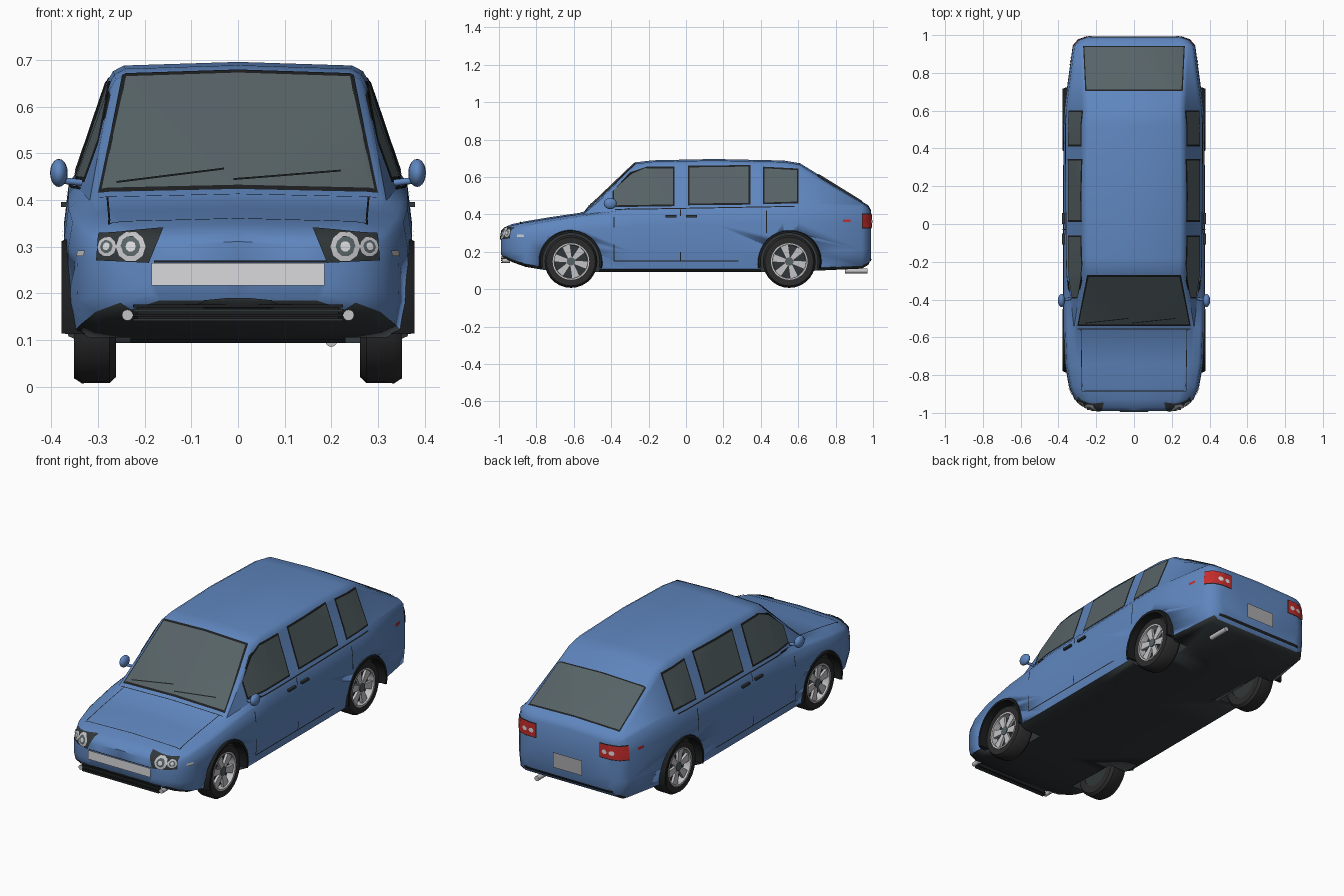
import bpy, bmesh, math
from mathutils import Vector, Matrix

cube = bpy.data.objects.get("Cube")
if cube:
    bpy.data.objects.remove(cube, do_unlink=True)


def material(name, r, g, b):
    m = bpy.data.materials.new(name)
    m.use_nodes = True
    m.diffuse_color = (r, g, b, 1)
    m.node_tree.nodes["Principled BSDF"].inputs["Base Color"].default_value = (r, g, b, 1)
    return m


BLUE = material("blue paint", 0.115, 0.24, 0.52)
GLASS = material("tinted glass", 0.095, 0.125, 0.135)
DARK = material("dark underbody", 0.03, 0.037, 0.04)
BLACK = material("black trim", 0.012, 0.013, 0.014)
TYRE = material("tyre rubber", 0.025, 0.025, 0.025)
SILVER = material("silver metal", 0.55, 0.55, 0.57)
WHITE = material("pale panel", 0.7, 0.69, 0.71)
GREY = material("plate grey", 0.4, 0.4, 0.42)
RED = material("red lens", 0.55, 0.025, 0.025)


def finish(name, bm, mats, angle=40):
    mesh = bpy.data.meshes.new(name)
    bm.to_mesh(mesh)
    bm.free()
    for m in mats:
        mesh.materials.append(m)
    ob = bpy.data.objects.new(name, mesh)
    bpy.context.collection.objects.link(ob)
    bpy.ops.object.select_all(action='DESELECT')
    ob.select_set(True)
    bpy.context.view_layer.objects.active = ob
    bpy.ops.object.shade_smooth_by_angle(angle=math.radians(angle))
    return ob


def box(name, center, size, mat):
    bm = bmesh.new()
    bmesh.ops.create_cube(bm, size=1, matrix=Matrix.Translation(center) @ Matrix.Diagonal((*size, 1)))
    return finish(name, bm, [mat])


def rod(name, a, b, radius, mat, sides=12):
    a, b = Vector(a), Vector(b)
    turn = (b - a).to_track_quat('Z', 'Y').to_matrix().to_4x4()
    bm = bmesh.new()
    bmesh.ops.create_cone(bm, cap_ends=True, segments=sides, radius1=radius, radius2=radius,
                          depth=(b - a).length, matrix=Matrix.Translation((a + b) / 2) @ turn)
    return finish(name, bm, [mat])


def lathe(name, profile, center, mat, start=0, sweep=360, steps=28):
    """Turn a closed (radius, x) profile about the x axis."""
    bm = bmesh.new()
    full = sweep == 360
    rings = []
    for i in range(steps if full else steps + 1):
        a = math.radians(start + sweep * i / steps)
        rings.append([bm.verts.new((center[0] + x, center[1] + r * math.cos(a), center[2] + r * math.sin(a)))
                      for r, x in profile])
    n = len(profile)
    for i in range(steps):
        p, q = rings[i], rings[(i + 1) % len(rings)]
        for j in range(n):
            bm.faces.new((p[j], p[(j + 1) % n], q[(j + 1) % n], q[j]))
    if not full:
        bm.faces.new(rings[0])
        bm.faces.new(rings[-1])
    bmesh.ops.recalc_face_normals(bm, faces=bm.faces)
    return finish(name, bm, [mat])


# Body shell: y, half width, underside, beltline, roof half width, roof height
SECTIONS = [
    (-.99, .19, .185, .285, .165, .305), (-.97, .26, .165, .30, .225, .325),
    (-.93, .315, .145, .315, .27, .342), (-.86, .345, .12, .335, .288, .357),
    (-.74, .366, .10, .36, .303, .377), (-.55, .375, .093, .39, .318, .405),
    (-.27, .375, .093, .42, .275, .672), (-.18, .375, .093, .425, .277, .683),
    (.15, .375, .093, .435, .28, .69), (.52, .374, .093, .445, .277, .682),
    (.61, .37, .095, .445, .273, .667), (.94, .325, .11, .445, .29, .463),
    (.975, .295, .13, .425, .265, .442), (.99, .25, .165, .40, .225, .415)]


def section(y, w, zb, belt, wr, zr):
    h, gap = belt - zb, zr - belt
    d = min(.035, gap * .4)
    half = [(.88 * w, zb), (.97 * w, zb + .015), (w, zb + .3 * h), (.995 * w, zb + .75 * h),
            (.97 * w, belt - .008), (.93 * w, belt + .2 * min(.06, gap)),
            (wr, zr - d), (wr - .012, zr - .4 * d), (wr - .035, zr - .05 * d)]
    ring = [(0, zb)] + half + [(0, zr + .006)] + [(-x, z) for x, z in reversed(half)]
    return [Vector((x, y, z)) for x, z in ring]


shell = bmesh.new()
loops = [[shell.verts.new(p) for p in section(*s)] for s in SECTIONS]
for p, q in zip(loops, loops[1:]):
    for j in range(len(p)):
        k = (j + 1) % len(p)
        shell.faces.new((p[j], p[k], q[k], q[j]))
shell.faces.new(loops[0])
shell.faces.new(loops[-1])
bmesh.ops.recalc_face_normals(shell, faces=shell.faces)
bmesh.ops.triangulate(shell, faces=shell.faces)
shell.normal_update()
for f in shell.faces:
    f.material_index = 1 if f.normal.z < -.5 else 0
body = finish("body", shell.copy(), [BLUE, DARK], 45)

# Wheel wells cut from the body
AXLES = {"front": (-.615, .148), "rear": (.552, .148)}
SIDES = {"left": 1, "right": -1}
for y, z in AXLES.values():
    for s in SIDES.values():
        cutter = rod("well_cutter", (s * .23, y, z), (s * .5, y, z), .16, DARK, 32)
        cutter.hide_render = True
        mod = body.modifiers.new("well", 'BOOLEAN')
        mod.object, mod.operation, mod.solver = cutter, 'DIFFERENCE', 'EXACT'
        mod.material_mode = 'TRANSFER'
        bpy.context.view_layer.objects.active = body
        bpy.ops.object.modifier_apply(modifier=mod.name)
        bpy.data.objects.remove(cutter, do_unlink=True)


def decal(name, outline, direction, mat, lift=.003):
    """Thin skin lifted off the shell inside a convex outline seen along one axis."""
    d = Vector(direction)
    axis = max(range(3), key=lambda i: abs(d[i]))
    u, v = [i for i in range(3) if i != axis]
    bm = shell.copy()
    bmesh.ops.delete(bm, geom=[f for f in bm.faces if f.normal.dot(d) < .15], context='FACES')
    mid = sum((Vector(p) for p in outline), Vector((0, 0))) / len(outline)
    for a, b in zip(outline, outline[1:] + outline[:1]):
        a, b = Vector(a), Vector(b)
        n = Vector((b.y - a.y, a.x - b.x))
        if n.dot(mid - a) > 0:
            n = -n
        co, no = Vector((0, 0, 0)), Vector((0, 0, 0))
        co[u], co[v], no[u], no[v] = a.x, a.y, n.x, n.y
        bmesh.ops.bisect_plane(bm, geom=bm.verts[:] + bm.edges[:] + bm.faces[:],
                               plane_co=co, plane_no=no.normalized(), clear_outer=True)
    bm.normal_update()
    for p in bm.verts:
        p.co += p.normal * lift
    for f in bm.faces:
        f.material_index = 0
    return finish(name, bm, [mat])


def rect(a, b, c, d):
    return [(a, c), (b, c), (b, d), (a, d)]


def oval(x, z, rx, rz, n=10):
    return [(x + rx * math.cos(math.tau * i / n), z + rz * math.sin(math.tau * i / n)) for i in range(n)]


def line(a, b, t=.005):
    a, b = Vector(a), Vector(b)
    n = (b - a).orthogonal().normalized() * t / 2
    return [tuple(p) for p in (a + n, b + n, b - n, a - n)]


def grow(outline, m):
    mid = sum((Vector(p) for p in outline), Vector((0, 0))) / len(outline)
    return [tuple(Vector(p) + Vector((math.copysign(m, p[0] - mid.x), math.copysign(m, p[1] - mid.y))))
            for p in outline]


UP, FRONT, BACK = (0, 0, 1), (0, -1, 0), (0, 1, 0)

# Windscreen, rear window, wipers and bonnet seams
screen = [(-.292, -.53), (.292, -.53), (.24, -.278), (-.24, -.278)]
decal("windscreen_seal", grow(screen, .008), UP, BLACK, .002)
decal("windscreen", screen, UP, GLASS, .004)
hatch = [(-.25, .71), (.25, .71), (.262, .935), (-.262, .935)]
decal("rear_window_seal", grow(hatch, .007), UP, BLACK, .002)
decal("rear_window", hatch, UP, GLASS, .004)
for i, x in enumerate((-.26, -.01)):
    decal(f"wiper_{i}", line((x, -.52), (x + .23, -.495), .004), UP, BLACK, .007)
decal("bonnet_rear_seam", line((-.3, -.556), (.3, -.556)), UP, BLACK)
decal("bonnet_front_seam", line((-.275, -.884), (.275, -.884), .004), UP, BLACK)
for side, s in SIDES.items():
    decal(f"bonnet_{side}_seam", line((s * .275, -.884), (s * .28, -.556), .004), UP, BLACK)

# Side glass, door seams, handles and markers
WINDOWS = {"front": [(-.385, .447), (-.07, .452), (-.07, .645), (-.22, .645), (-.29, .615), (-.385, .53)],
           "middle": [(.02, .457), (.335, .46), (.335, .654), (.02, .65)],
           "rear": [(.42, .462), (.592, .467), (.592, .635), (.42, .645)]}
SEAMS = [((-.385, .33), (-.385, .385)), ((-.385, .15), (-.385, .24)), ((-.03, .15), (-.03, .2)),
         ((-.03, .39), (-.03, .425)), ((.43, .3), (.43, .42)), ((-.385, .152), (.28, .152)),
         ((-.38, .424), (.58, .441))]
for side, s in SIDES.items():
    out = (s, 0, 0)
    for name, pts in WINDOWS.items():
        decal(f"{name}_{side}_window_seal", grow(pts, .009), out, BLACK, .002)
        decal(f"{name}_{side}_window", pts, out, GLASS, .004)
    for i, (a, b) in enumerate(SEAMS):
        decal(f"{side}_door_seam_{i}", line(a, b), out, BLACK)
    for i, y in enumerate((-.08, .03)):
        box(f"{side}_door_handle_{i}", (s * .373, y, .39), (.014, .058, .011), DARK)
    decal(f"{side}_front_marker", rect(-.9, -.865, .279, .291), out, SILVER, .006)
    decal(f"{side}_rear_marker", rect(.84, .88, .358, .372), out, RED, .004)

    # Headlamps and tail lamps
    lamp = [(s * .16, .338), (s * .298, .326), (s * .302, .27), (s * .19, .265)]
    decal(f"{side}_headlamp", lamp, FRONT, DARK, .004)
    for i, (x, r) in enumerate(((.228, .031), (.278, .02))):
        decal(f"{side}_lamp_ring_{i}", oval(s * x, .298, r, r), FRONT, SILVER, .006)
        decal(f"{side}_lamp_bowl_{i}", oval(s * x, .298, r * .65, r * .65), FRONT, GLASS, .008)
        decal(f"{side}_lamp_bulb_{i}", oval(s * x, .298, r * .35, r * .35), FRONT, WHITE, .0095)
    decal(f"{side}_tail_seal", rect(s * .185, s * .33, .325, .405), BACK, BLACK, .002)
    decal(f"{side}_tail_lamp", rect(s * .19, s * .33, .33, .40), BACK, RED, .004)
    for i, x in enumerate((.215, .255)):
        decal(f"{side}_reverse_lamp_{i}", oval(s * x, .362, .014, .012), BACK, WHITE, .006)
    rod(f"{side}_fog_lamp", (s * .237, -.985, .153), (s * .237, -.94, .153), .012, SILVER)

    # Door mirrors
    bm = bmesh.new()
    bmesh.ops.create_uvsphere(bm, u_segments=16, v_segments=10, radius=1,
                              matrix=Matrix.Translation((s * .384, -.405, .458)) @ Matrix.Diagonal((.019, .035, .03, 1)))
    finish(f"{side}_mirror", bm, [BLUE], 60)
    rod(f"{side}_mirror_stalk", (s * .335, -.395, .437), (s * .378, -.403, .442), .007, BLUE)

# Front and rear bumper details
decal("front_panel", rect(-.185, .185, .217, .265), FRONT, WHITE, .008)
decal("nose_seam", line((-.18, .268), (.2, .268), .004), FRONT, BLACK, .004)
decal("air_intake", oval(0, .178, .09, .012), FRONT, DARK, .004)
for i in range(4):
    box(f"grille_bar_{i}", (0, -.979, .143 + i * .01), (.45, .022, .006), BLACK if i % 2 else DARK)
box("grille_back", (0, -.968, .158), (.43, .015, .032), BLACK)
decal("rear_plate", rect(-.085, .085, .2, .28), BACK, GREY, .007)
decal("rear_bumper_slot", rect(-.26, .26, .148, .162), BACK, BLACK, .004)
rod("exhaust", (.2, .85, .098), (.2, .97, .098), .013, SILVER)

# Wheels and arch trims
for axle, (y, z) in AXLES.items():
    for side, s in SIDES.items():
        c, tag = (0, y, z), f"{axle}_{side}"
        lathe(f"{tag}_arch", [(.152, s * .32), (.152, s * .378), (.164, s * .378), (.172, s * .36), (.172, s * .32)],
              c, BLACK, -12, 204)
        lathe(f"{tag}_tyre", [(.09, s * .262), (.128, s * .262), (.14, s * .275), (.141, s * .335),
                              (.13, s * .352), (.096, s * .35)], c, TYRE)
        lathe(f"{tag}_rim", [(.086, s * .3), (.098, s * .3), (.098, s * .352), (.09, s * .352)], c, SILVER)
        rod(f"{tag}_brake", (s * .265, y, z), (s * .315, y, z), .092, DARK, 24)
        rod(f"{tag}_hub", (s * .31, y, z), (s * .346, y, z), .023, GLASS, 10)
        bm = bmesh.new()
        for i in range(6):
            spin = Matrix.Translation(c) @ Matrix.Rotation(math.tau * i / 6 + .3, 4, 'X')
            made = bmesh.ops.create_cube(bm, size=1)["verts"]
            for p in made:
                p.co = spin @ Vector((s * .335 + p.co.x * .014, p.co.y * (.046 if p.co.z > 0 else .022),
                                      .054 + p.co.z * .076))
        finish(f"{tag}_spokes", bm, [SILVER])
shell.free()
